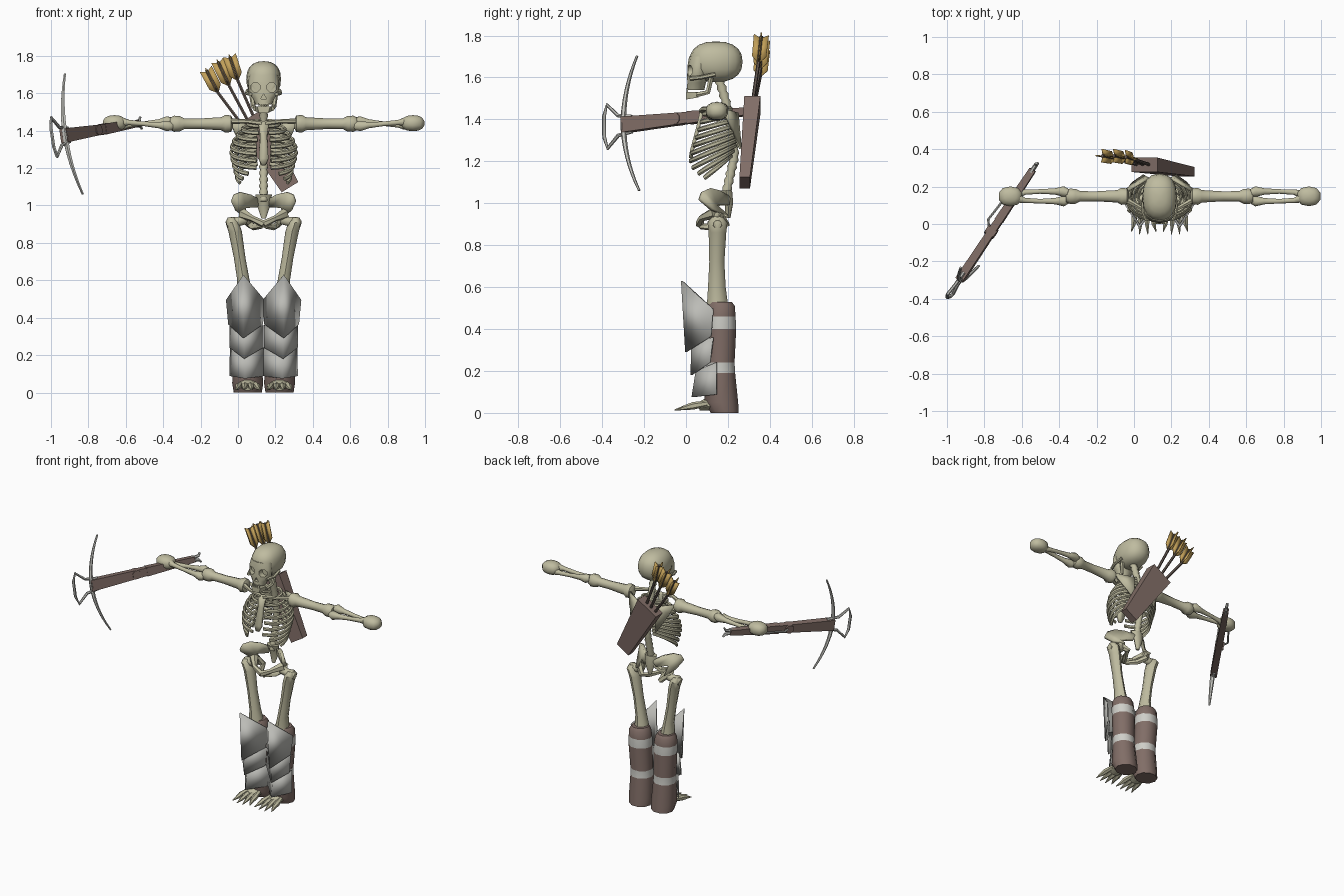
import bpy, bmesh, math
from mathutils import Vector as V

if "Cube" in bpy.data.objects:
    bpy.data.objects.remove(bpy.data.objects["Cube"])

XC = 0.137  # centre line of the body


def mat(name, r, g, b):
    m = bpy.data.materials.new(name)
    m.diffuse_color = (r, g, b, 1)
    m.use_nodes = True
    m.node_tree.nodes["Principled BSDF"].inputs["Base Color"].default_value = m.diffuse_color
    return m


BONE = mat("bone", 0.52, 0.50, 0.35)
LEATHER = mat("brown_leather", 0.22, 0.155, 0.135)
STEEL = mat("steel_plate", 0.50, 0.50, 0.47)
BAND = mat("pale_band", 0.62, 0.62, 0.58)
GOLD = mat("gold_feather", 0.54, 0.35, 0.10)
SHAFT = mat("dark_wood", 0.13, 0.10, 0.085)


def finish(name, bm, *mats):
    bmesh.ops.recalc_face_normals(bm, faces=bm.faces)
    me = bpy.data.meshes.new(name)
    bm.to_mesh(me)
    bm.free()
    for m in mats:
        me.materials.append(m)
    ob = bpy.data.objects.new(name, me)
    bpy.context.collection.objects.link(ob)
    return ob


def skin(bm, rings):
    """Bridge a list of equal rings and cap both ends."""
    rs = [[bm.verts.new(p) for p in r] for r in rings]
    n = len(rs[0])
    for a, b in zip(rs, rs[1:]):
        for i in range(n):
            bm.faces.new((a[i], a[(i + 1) % n], b[(i + 1) % n], b[i]))
    bm.faces.new(rs[0])
    bm.faces.new(rs[-1])


def tube(name, pts, radii, m=BONE, n=8, up=(0, 0, 1), flat=1.0):
    pts = [V(p) for p in pts]
    if not isinstance(radii, (list, tuple)):
        radii = [radii] * len(pts)
    rings = []
    for i, p in enumerate(pts):
        t = (pts[min(i + 1, len(pts) - 1)] - pts[max(i - 1, 0)]).normalized()
        side = t.cross(V(up)).normalized()
        top = side.cross(t)
        rings.append([p + radii[i] * (side * math.cos(a) * flat + top * math.sin(a))
                      for a in (2 * math.pi * (k + .5) / n for k in range(n))])
    bm = bmesh.new()
    skin(bm, rings)
    return finish(name, bm, m)


def oval_loft(name, secs, *mats, n=10):
    """Sections: z, centre x, centre y, half width, half depth."""
    bm = bmesh.new()
    skin(bm, [[(cx + rx * math.cos(2 * math.pi * k / n), cy + ry * math.sin(2 * math.pi * k / n), z)
               for k in range(n)] for z, cx, cy, rx, ry in secs])
    return finish(name, bm, *mats)


def hull(name, pts, m):
    bm = bmesh.new()
    for p in pts:
        bm.verts.new(p)
    bmesh.ops.convex_hull(bm, input=bm.verts)
    bmesh.ops.dissolve_limit(bm, angle_limit=0.03, verts=bm.verts, edges=bm.edges)
    return finish(name, bm, m)


def plate(name, polys, m, thick=0.012):
    bm = bmesh.new()
    for poly in polys:
        bm.faces.new([bm.verts.new(p) for p in poly])
    bmesh.ops.remove_doubles(bm, verts=bm.verts, dist=0.0005)
    ob = finish(name, bm, m)
    mod = ob.modifiers.new("thickness", 'SOLIDIFY')
    mod.thickness, mod.offset = thick, 0
    return ob


def ball(name, c, r, power=1.0, u=16, v=10):
    bm = bmesh.new()
    bmesh.ops.create_uvsphere(bm, u_segments=u, v_segments=v, radius=1)
    for vert in bm.verts:
        vert.co = V([c[i] + r[i] * math.copysign(abs(x) ** power, x) for i, x in enumerate(vert.co)])
    return finish(name, bm, BONE)


# ---- skull: cranium, face with cut eye sockets and nose, jaw ----
cranium = ball("cranium", (XC, 0.143, 1.675), (0.093, 0.127, 0.097), 0.85)
face = oval_loft("face", [(1.54, XC, .045, .042, .042), (1.575, XC, .05, .06, .045),
                          (1.60, XC, .055, .08, .05), (1.66, XC, .06, .083, .052),
                          (1.70, XC, .07, .075, .055)], BONE, n=12)
holes = [(-.043, 1.632, .027, 8, 0), (.043, 1.632, .027, 8, 0), (0, 1.578, .019, 3, math.pi / 2)]
for dx, z, r, n, rot in holes:
    bm = bmesh.new()
    skin(bm, [[(XC + dx + r * math.cos(rot + 2 * math.pi * (k + (n == 8) / 2) / n), y,
                z + r * math.sin(rot + 2 * math.pi * (k + (n == 8) / 2) / n)) for k in range(n)]
              for y in (-.1, .05)])
    cutter = finish("socket_cutter", bm, BONE)
    for ob in (cranium, face):
        mod = ob.modifiers.new("socket", 'BOOLEAN')
        mod.object, mod.operation = cutter, 'DIFFERENCE'
        bpy.context.view_layer.objects.active = ob
        bpy.ops.object.modifier_apply(modifier=mod.name)
    bpy.data.objects.remove(cutter)
hull("jaw", [(XC + s * w, y, z) for s in (-1, 1) for w, y, z in
             ((.025, .0, 1.495), (.035, .0, 1.53), (.045, .06, 1.505), (.045, .06, 1.53))], BONE)
for i in range(6):
    tube("tooth_%d" % i, [(XC + .01 * (i - 2.5), .006, 1.525), (XC + .01 * (i - 2.5), .006, 1.548)], .005, n=4, up=(0, 1, 0))

# ---- spine and neck ----
N = 34
pts, rad = [], []
for i in range(N + 1):
    z = 1.60 - 0.58 * i / N
    y = .165 + .075 * math.sin(min(1, (1.60 - z) / .38) * math.pi / 2)
    if z < 1.22:
        y -= .045 * ((1.22 - z) / .2)
    pts.append((XC, y - .01, z))
    rad.append(.026 if i % 2 else .019)
tube("spine", pts, rad, up=(0, 1, 0))
oval_loft("sacrum", [(.93, XC, .20, .012, .012), (1.0, XC, .205, .035, .02), (1.06, XC, .19, .045, .03)], BONE, n=8)

# ---- breastbone ----
plate("breastbone", [[(XC - .03, .078, 1.45), (XC + .03, .078, 1.45), (XC + .018, .06, 1.37), (XC - .018, .06, 1.37)],
                     [(XC - .018, .06, 1.37), (XC + .018, .06, 1.37), (XC + .026, .028, 1.25), (XC - .026, .028, 1.25)],
                     [(XC - .026, .028, 1.25), (XC + .026, .028, 1.25), (XC + .01, .022, 1.215), (XC - .01, .022, 1.215)]],
      BONE, .018)

# crossbow frame: along the stock, along the bow, and down from its top side
E = V((-.525, .315, 1.44))
D = V((-.55, -.83, -.09)).normalized()
U = V((-.147, -.015, .989)).normalized()
W = D.cross(U)

for s, side in ((-1, "right"), (1, "left")):
    def P(o, y, z):
        return (XC + s * o, y, z)

    # ---- jaw branch and cheekbone ----
    tube("jaw_branch_" + side, [P(.045, .05, 1.517), P(.055, .105, 1.53), P(.065, .12, 1.60)], .013, n=6, up=(1, 0, 0))
    tube("cheekbone_" + side, [P(.07, .02, 1.595), P(.09, .07, 1.60), P(.085, .14, 1.615)], .010, n=6)

    # ---- ribs: slope down to the front ----
    for i in range(10):
        f = i / 9
        w = .085 + .09 * math.sin(min(1, f * 1.9) * math.pi / 2) - .03 * max(0, f - .6) / .4
        yf = .085 - .065 * min(1, f * 1.6) + .03 * max(0, f - .75) / .25
        yb = .215 + .03 * math.sin(f * math.pi)
        zb, zf = 1.45 - .225 * f, 1.425 - .335 * f
        end = .95 if i < 7 else .95 - .09 * (i - 6)
        path = []
        for k in range(11):
            a = math.pi * (.05 + (end - .05) * k / 10)
            path.append(P(w * math.sin(a) ** .8, (yb + yf) / 2 + (yb - yf) / 2 * math.cos(a),
                          zb + (zf - zb) * (1 - math.cos(a)) / 2))
        tube("rib_%d_%s" % (i, side), path, .0125, n=6, flat=.7)

    # ---- shoulder: collarbone and blade ----
    tube("collarbone_" + side, [P(.01, .075, 1.44), P(.09, .08, 1.45), P(.18, .13, 1.45)], [.014, .011, .016], n=6)
    plate("shoulder_blade_" + side, [[P(.06, .245, 1.43), P(.175, .175, 1.45), P(.155, .205, 1.39), P(.085, .26, 1.26)]], BONE, .014)

    # ---- arm ----
    AY, AZ = .148, 1.437
    arm = [(.165, .025), (.175, .044), (.205, .048), (.225, .035), (.34, .028), (.425, .029),
           (.45, .042), (.48, .043), (.50, .032)]
    tube("upper_arm_" + side, [P(o, AY, AZ) for o, r in arm], [r for o, r in arm], n=10)
    for nm, e in (("ulna_", 1), ("radius_", -1)):
        fore = [(.49, .018, .022), (.515, .026, .030), (.56, .026, .018), (.64, .026, .013), (.72, .022, .015), (.755, .012, .024)]
        tube(nm + side, [P(o, AY + e * d, AZ + e * (.014 - .09 * (o - .49))) for o, d, r in fore], [r for o, d, r in fore])
    ball("fist_" + side, P(.798, AY, AZ + .003), (.065, .054, .043), .85, 10, 7)

    # ---- pelvis ----
    def Q(o, z):
        return P(o, .225 - .95 * o + 1.2 * max(0, 1.0 - z), z)
    plate("hip_wing_" + side, [[Q(.02, 1.03), Q(.075, 1.06), Q(.12, 1.07), Q(.10, .99), Q(.04, .99)],
                               [Q(.12, 1.07), Q(.155, 1.055), Q(.168, 1.02), Q(.145, .97), Q(.105, .94), Q(.10, .99)]], BONE, .02)
    tube("pubic_bone_" + side, [P(.11, .14, .955), P(.06, .075, .93), P(.0, .065, .90)], [.03, .016, .02], n=6)
    tube("seat_bone_" + side, [P(.11, .15, .95), P(.075, .19, .90), P(.055, .14, .885), P(.01, .07, .89)], [.028, .02, .018, .014], n=6)

    # ---- thigh bone ----
    tube("hip_joint_" + side, [P(.085, .15, .925), P(.10, .15, .928), P(.13, .15, .915), P(.175, .15, .905), P(.198, .15, .90)],
         [.02, .032, .026, .036, .02])
    oval_loft("thigh_bone_" + side, [(.935, XC + s * .172, .15, .02, .025), (.91, XC + s * .168, .15, .036, .048),
                                     (.86, XC + s * .152, .15, .036, .042), (.72, XC + s * .128, .147, .031, .036),
                                     (.60, XC + s * .108, .147, .033, .042), (.52, XC + s * .10, .15, .045, .05)], BONE, n=8)

    # ---- boot with two pale bands, coloured by height ----
    boot = oval_loft("boot_" + side, [(0, XC + s * .085, .185, .075, .07), (.05, XC + s * .085, .168, .083, .085),
                                      (.19, XC + s * .088, .165, .074, .073), (.24, XC + s * .09, .165, .073, .07),
                                      (.40, XC + s * .096, .17, .077, .073), (.46, XC + s * .098, .168, .076, .072),
                                      (.51, XC + s * .10, .168, .070, .068), (.53, XC + s * .10, .165, .056, .056)], LEATHER, BAND)
    for p in boot.data.polygons:
        if .19 < p.center.z < .24 or .40 < p.center.z < .46:
            p.material_index = 1

    # ---- three folded shin plates: ridge top/bottom (y, z), edge top/bottom (y, z), half width ----
    for i, (rt, rb, et, eb, wt, wb) in enumerate((
            ((-.02, .63), (0, .29), (.13, .495), (.12, .365), .096, .084),
            ((.03, .34), (.025, .18), (.13, .36), (.115, .24), .082, .082),
            ((.05, .20), (.03, .075), (.145, .24), (.145, .088), .083, .086))):
        rx = .108 - .004 * i
        ox, ix = (rx + wt, rx + wb), (max(.004, rx - wt - .012), max(.004, rx - wb - .012))
        plate("shin_plate_%d_%s" % (i, side),
              [[P(rx, *rt), P(rx, *rb), P(o[1] - .006, *eb), P(o[0] - .006, *et)] for o in (ox, ix)], STEEL, .008)

    # ---- clawed foot ----
    tube("foot_" + side, [P(.085, .16, .04), P(.085, .10, .042), P(.085, .06, .03)], [.03, .032, .022], flat=1.6)
    for i in range(4):
        k = i - 1.5
        tube("toe_%d_%s" % (i, side), [P(.085 + k * .026, .10, .045), P(.085 + k * .034, .035, .034),
                                       P(.085 + k * .036, .0, .026), P(.085 + k * .044, -.062 + .014 * abs(k), .014)],
             [.014, .018, .013, .002], n=6)

    # ---- butt prong of the crossbow ----
    tube("butt_prong_" + side, [E + D * .05 + U * s * .008, E + U * s * .014, E - D * .012 + U * s * .032], [.012, .01, .007], STEEL, n=6, up=W)

# ---- quiver ----
ax = V((.53, 0, -.85))
wd = V((.85, 0, .53))
hull("quiver", [V((x, y, z)) + wd * h for x, z, w, ys in ((.055, 1.468, .082, (.278, .355)), (.278, 1.098, .052, (.255, .305)))
                for y in ys for h in (-w, w)], LEATHER)

# ---- arrows with crossed feathers ----
for i, (foot, base, tip) in enumerate((((.03, .315, 1.42), (-.105, .352, 1.60), (-.175, .366, 1.735)),
                                       ((.06, .315, 1.44), (-.045, .352, 1.635), (-.113, .366, 1.782)),
                                       ((.09, .315, 1.46), (.0, .345, 1.665), (-.048, .36, 1.808)))):
    foot, base, tip = V(foot), V(base), V(tip)
    tube("arrow_%d" % i, [foot, base, tip - (tip - base) * .08], .009, SHAFT, n=6, up=(0, 1, 0))
    d = (tip - base).normalized()
    a = d.cross(V((0, 1, 0))).normalized()
    b = d.cross(a)
    L = (tip - base).length
    for j, v in enumerate((a, -a, b, -b)):
        plate("feather_%d_%d" % (i, j), [[base, base + d * L * .25 + v * .034, base + d * L * .97 + v * .036, base + d * L * .85]], GOLD, .006)


# ---- crossbow ----
def B(t, u, w=0.0):
    return E + D * t + U * u + W * w


for nm, secs in (("stock_rear", ((.03, .018, .018), (.36, .030, .022))), ("stock_front", ((.35, .026, .020), (.74, .038, .022)))):
    hull(nm, [B(t, p * u, q * w) for t, u, w in secs for p in (-1, 1) for q in (-1, 1)], LEATHER)
K = [k / 8 for k in range(-8, 9)]
tube("bow", [B(.735 - .085 * k * k, .325 * k, -.006) for k in K], [.017 - .010 * abs(k) for k in K], BAND, n=6, up=W, flat=.8)
tube("stirrup", [B(.69, .036), B(.77, .048), B(.832, .105), B(.85, .05), B(.85, -.05), B(.832, -.105), B(.77, -.048), B(.69, -.036)],
     .0095, STEEL, n=6, up=W)
tube("trigger_lever", [B(.43, 0, .015), B(.385, 0, .052), B(.30, 0, .045), B(.20, 0, .04)], .007, STEEL, n=6, up=U)
tube("lock_nut", [B(.43, 0, -.026), B(.43, 0, .03)], .03, LEATHER, n=8, up=U)

# ---- smooth rounded parts, keep the folds sharp ----
bpy.ops.object.select_all(action='SELECT')
bpy.context.view_layer.objects.active = cranium
bpy.ops.object.shade_smooth_by_angle(angle=math.radians(48))
